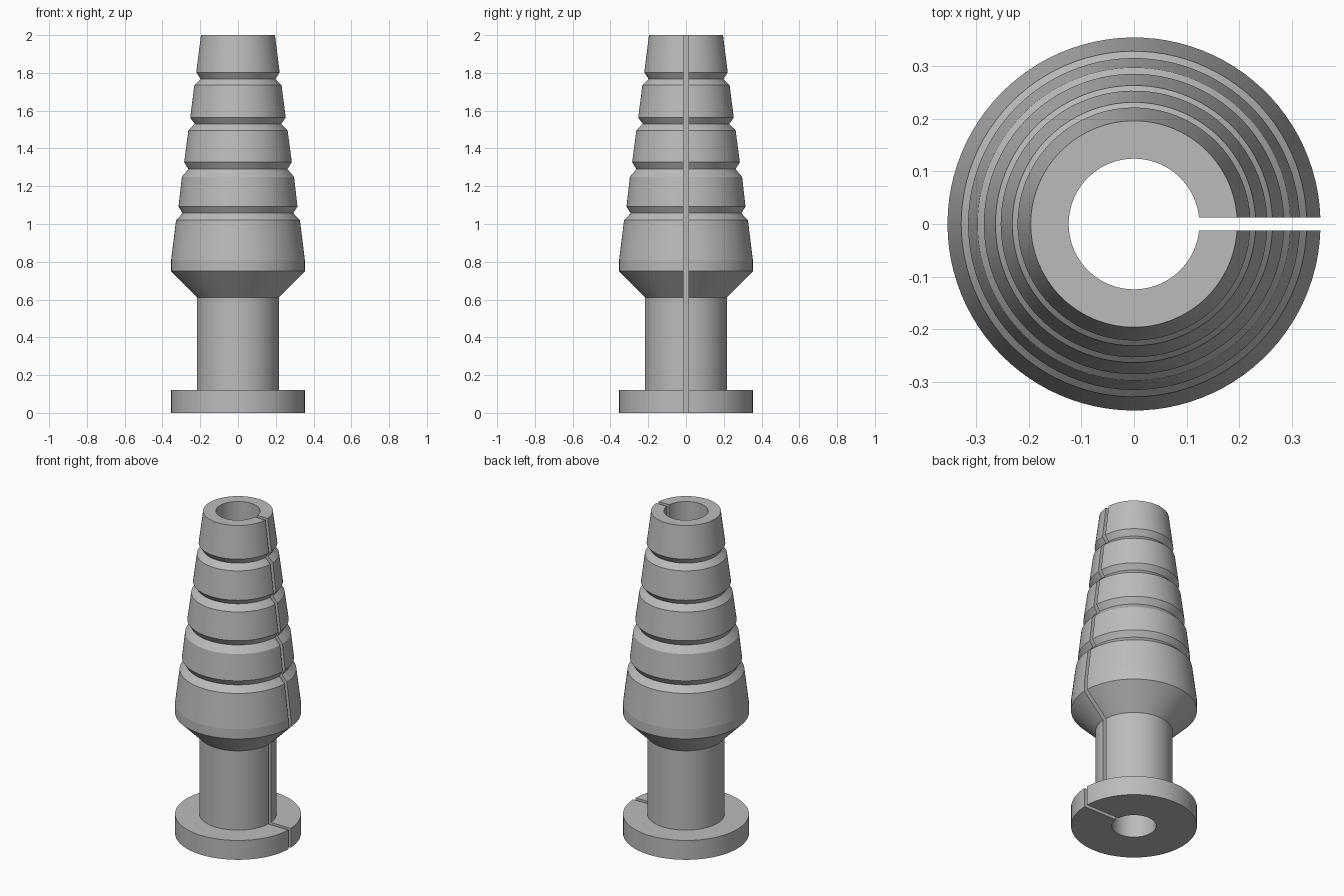
import bpy, bmesh, math

cube = bpy.data.objects.get("Cube")
if cube:
    bpy.data.objects.remove(cube, do_unlink=True)

BORE = 0.124
HALF_SLOT = 0.012
STEPS = 96

# Closed wall section (radius, height): base flange, stem, collar
section = [(BORE, 0), (0.354, 0), (0.354, 0.12), (0.217, 0.12), (0.217, 0.612),
           (0.354, 0.75), (0.354, 0.81), (0.328, 1.02)]
# Barbs: neck radius, neck height, lower edge radius and height, upper edge radius and height
barbs = [(0.293, 1.057, 0.315, 1.092, 0.297, 1.25),
         (0.262, 1.29, 0.285, 1.327, 0.263, 1.495),
         (0.229, 1.53, 0.253, 1.563, 0.231, 1.735),
         (0.198, 1.768, 0.221, 1.803, 0.196, 2.0)]
for rn, zn, rl, zl, ru, zu in barbs:
    section += [(rn, zn), (rl, zl), (ru, zu)]
section.append((BORE, 2.0))

# Sweep the section around z, leaving a parallel-sided slot facing +x
bm = bmesh.new()
rings = []
for i in range(STEPS + 1):
    ring = []
    for r, z in section:
        gap = math.asin(HALF_SLOT / r)
        a = gap + (2 * math.pi - 2 * gap) * i / STEPS
        ring.append(bm.verts.new((r * math.cos(a), r * math.sin(a), z)))
    rings.append(ring)
n = len(section)
for a, b in zip(rings, rings[1:]):
    for k in range(n):
        m = (k + 1) % n
        bm.faces.new((a[k], b[k], b[m], a[m]))

# Slot walls
bm.faces.new(rings[0])
bm.faces.new(rings[-1][::-1])
bmesh.ops.recalc_face_normals(bm, faces=bm.faces)

mesh = bpy.data.meshes.new("split_barbed_sleeve")
bm.to_mesh(mesh)
bm.free()
sleeve = bpy.data.objects.new("split_barbed_sleeve", mesh)
bpy.context.collection.objects.link(sleeve)

# Plain grey finish
grey = bpy.data.materials.new("plain_grey")
grey.use_nodes = True
colour = (0.5, 0.5, 0.5, 1)
grey.diffuse_color = colour
grey.node_tree.nodes["Principled BSDF"].inputs["Base Color"].default_value = colour
mesh.materials.append(grey)

# Smooth round walls with crisp edges
bpy.ops.object.select_all(action='DESELECT')
sleeve.select_set(True)
bpy.context.view_layer.objects.active = sleeve
bpy.ops.object.shade_smooth_by_angle(angle=math.radians(5))
